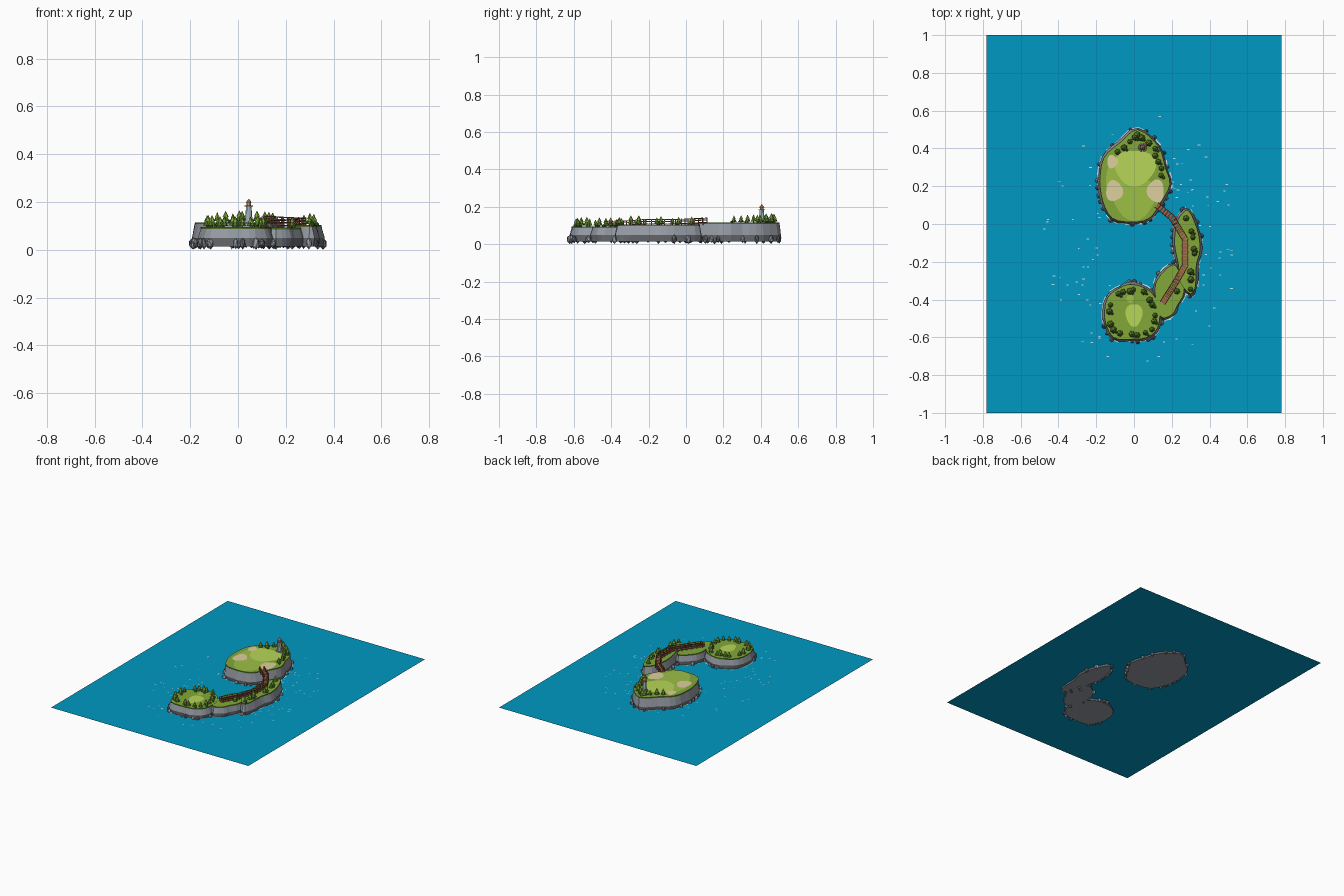
import bpy, bmesh, math, random
from mathutils import Vector, Matrix

random.seed(7)
if "Cube" in bpy.data.objects:
    bpy.data.objects.remove(bpy.data.objects["Cube"])

SEA = 0.026


def material(name, rgb):
    m = bpy.data.materials.new(name)
    m.use_nodes = True
    lin = [(c / 255 / 12.92 if c < 11 else ((c / 255 + 0.055) / 1.055) ** 2.4) for c in rgb]
    m.diffuse_color = (*lin, 1)
    bsdf = next(n for n in m.node_tree.nodes if n.type == 'BSDF_PRINCIPLED')
    bsdf.inputs["Base Color"].default_value = (*lin, 1)
    return m


PALETTE = [material(*entry) for entry in (
    ("water", (0, 153, 196)), ("rock", (150, 155, 164)), ("dark_rock", (108, 109, 115)),
    ("grass", (130, 168, 56)), ("meadow", (156, 192, 70)), ("pale_meadow", (184, 214, 88)),
    ("sand", (222, 208, 158)), ("pine", (76, 116, 44)), ("wood", (156, 98, 70)),
    ("pale_foam", (208, 234, 240)))]
WATER, ROCK, DARK, GRASS, MEADOW, PALE, SAND, PINE, WOOD, FOAM = range(len(PALETTE))


def finish(name, bm):
    """Turn a bmesh into an object that keeps only the materials it uses."""
    used = sorted({f.material_index for f in bm.faces})
    mesh = bpy.data.meshes.new(name)
    for i in used:
        mesh.materials.append(PALETTE[i])
    for f in bm.faces:
        f.material_index = used.index(f.material_index)
    bm.to_mesh(mesh)
    bm.free()
    ob = bpy.data.objects.new(name, mesh)
    bpy.context.collection.objects.link(ob)
    return ob


def paint(verts, mat):
    for f in {f for v in verts for f in v.link_faces}:
        f.material_index = mat


def cone(bm, x, y, z0, z1, r0, r1, mat, sides=6):
    m = Matrix.Translation((x, y, (z0 + z1) / 2)) @ Matrix.Rotation(random.random(), 4, 'Z')
    paint(bmesh.ops.create_cone(bm, cap_ends=True, segments=sides, radius1=r0, radius2=r1,
                                depth=z1 - z0, matrix=m)["verts"], mat)


def beam(bm, a, b, width, height, mat):
    d = b - a
    m = Matrix.Translation((a + b) / 2) @ d.to_track_quat('X', 'Z').to_matrix().to_4x4()
    m = m @ Matrix.Diagonal((d.length, width, height, 1))
    paint(bmesh.ops.create_cube(bm, size=1, matrix=m)["verts"], mat)


def boulder(bm, x, y, z, r, tall, mat):
    m = Matrix.Translation((x, y, z)) @ Matrix.Rotation(random.random() * 6, 4, 'Z')
    m = m @ Matrix.Diagonal((r, r * random.uniform(0.7, 1), tall, 1))
    paint(bmesh.ops.create_icosphere(bm, subdivisions=1, radius=1, matrix=m)["verts"], mat)


def spline(points, sub=3):
    """Closed smooth outline through the control points."""
    p = [Vector(q) for q in points]
    n, out = len(p), []
    for i in range(n):
        a, b, c, d = p[i - 1], p[i], p[(i + 1) % n], p[(i + 2) % n]
        for k in range(sub):
            t = k / sub
            out.append((b * 2 + (c - a) * t + (a * 2 - b * 5 + c * 4 - d) * t * t
                        + (b * 3 - a - c * 3 + d) * t ** 3) / 2)
    return out


def grow(line, dist, jitter=0.0):
    """Move a clockwise outline outward."""
    out = []
    for i, p in enumerate(line):
        t = (line[(i + 1) % len(line)] - line[i - 1]).normalized()
        out.append(p + Vector((-t.y, t.x)) * (dist + random.uniform(-jitter, jitter)))
    return out


def island(name, line, top):
    bm = bmesh.new()
    # offset, height, jitter and colour of the band below each ring
    profile = [(0.006, 0.014, 0.002, ROCK), (0.010, 0.05, 0.004, DARK),
               (0.0, top - 0.008, 0.002, ROCK), (0.0, top, 0, PINE)]
    rings = [[bm.verts.new((*p, z)) for p in grow(line, off, jit)] for off, z, jit, _ in profile]
    n = len(line)
    for k in range(1, len(rings)):
        for i in range(n):
            j = (i + 1) % n
            f = bm.faces.new((rings[k - 1][i], rings[k - 1][j], rings[k][j], rings[k][i]))
            f.material_index = profile[k][3]
    bm.faces.new(rings[0]).material_index = ROCK
    bm.faces.new(rings[-1]).material_index = GRASS
    bmesh.ops.recalc_face_normals(bm, faces=bm.faces)
    finish(name, bm)


def shore(name, line, count):
    """Boulders along the waterline and a broken ring of foam."""
    bm = bmesh.new()
    edge = grow(line, 0.012)
    for _ in range(count):
        p = random.choice(edge)
        r = random.uniform(0.011, 0.018)
        boulder(bm, p.x, p.y, 0.026, r, random.uniform(0.018, 0.026), random.choice((ROCK, DARK)))
    finish(name + "_boulders", bm)
    bm = bmesh.new()
    inner, outer = grow(line, 0.009), grow(line, 0.016, 0.002)
    for i in range(len(line)):
        if random.random() < 0.6:
            j = (i + 1) % len(line)
            bm.faces.new([bm.verts.new((*p, SEA + 0.001)) for p in (inner[j], inner[i], outer[i], outer[j])])
    paint(bm.verts, FOAM)
    finish(name + "_foam", bm)


def patch(name, x, y, rx, ry, z, mat, wobble=0.08):
    bm = bmesh.new()
    ring = []
    for i in range(24):
        a = math.tau * i / 24
        w = 1 + wobble * math.sin(3 * a + x * 40)
        ring.append(bm.verts.new((x + rx * w * math.cos(a), y + ry * w * math.sin(a), z)))
    bm.faces.new(ring).material_index = mat
    finish(name, bm)


def grove(name, line, top, start, end, count, inset=0.026):
    """Conifers and bushes along a stretch of the rim."""
    bm = bmesh.new()
    n = len(line)
    for k in range(count):
        t = start + (end - start) * (k + random.uniform(0.2, 0.8)) / count
        p = grow(line, -inset - random.uniform(-0.006, 0.012))[int(t * n) % n]
        h = random.uniform(0.036, 0.054)
        r = h * 0.38
        cone(bm, p.x, p.y, top - 0.002, top + h * 0.2, r * 0.25, r * 0.2, WOOD, 5)
        cone(bm, p.x, p.y, top + h * 0.12, top + h * 0.62, r, r * 0.25, PINE)
        cone(bm, p.x, p.y, top + h * 0.48, top + h, r * 0.7, 0, GRASS)
        if k % 2:
            boulder(bm, p.x + 0.014, p.y - 0.012, top + 0.003, 0.009, 0.009, PINE)
    finish(name, bm)


# Sea
sea = bmesh.new()
bmesh.ops.create_grid(sea, x_segments=1, y_segments=1, size=1,
                      matrix=Matrix.Translation((0, 0, SEA)) @ Matrix.Diagonal((0.782, 1, 1, 1)))
finish("sea", sea)

# Foam flecks
flecks = bmesh.new()
for _ in range(130):
    a, r = random.uniform(0, math.tau), random.uniform(0.45, 1)
    m = Matrix.Translation((0.04 + 0.52 * r * math.cos(a), -0.08 + 0.68 * r * math.sin(a), SEA + 0.001))
    m = m @ Matrix.Diagonal((random.uniform(0.004, 0.008), 0.0025, 1, 1))
    bmesh.ops.create_grid(flecks, x_segments=1, y_segments=1, size=1, matrix=m)
paint(flecks.verts, FOAM)
finish("foam_flecks", flecks)

# Islands: clockwise outline, top height, boulder count, grove start, end and count
ISLANDS = {
    "north_island": ([(.02, .50), (.13, .41), (.165, .30), (.19, .21), (.14, .11), (.08, .03), (-.01, .01),
                      (-.115, .03), (-.165, .12), (-.18, .23), (-.16, .35), (-.075, .43)], .115, 24, -.14, .22, 14),
    "south_island": ([(0, -.32), (.09, -.36), (.135, -.45), (.125, -.55), (.07, -.6), (-.01, -.61),
                      (-.11, -.6), (-.155, -.5), (-.14, -.39), (-.07, -.335)], .095, 19, 0, 1, 18),
    "middle_island": ([(.11, -.35), (.14, -.27), (.21, -.215), (.245, -.27), (.265, -.36),
                       (.23, -.43), (.2, -.48), (.14, -.49)], .094, 6, .5, .65, 1),
    "east_island": ([(.29, .07), (.335, -.03), (.35, -.135), (.33, -.215), (.325, -.33), (.3, -.37),
                     (.245, -.31), (.235, -.215), (.215, -.11), (.225, 0), (.255, .055)], .104, 14, .03, .42, 8),
}
for name, (points, top, stones, start, end, trees) in ISLANDS.items():
    outline = spline(points)
    island(name, outline, top)
    shore(name, outline, stones)
    grove(name + "_trees", outline, top, start, end, trees)

# Ground patches
for args in (("lower_meadow", 0, .14, .115, .115, .1155, MEADOW), ("west_meadow", -.09, .25, .06, .1, .1157, MEADOW),
             ("upper_meadow", .005, .3, .11, .095, .1162, PALE),
             ("west_sand", -.115, .33, .028, .035, .1168, SAND), ("south_west_sand", -.105, .175, .045, .055, .1166, SAND),
             ("south_east_sand", .115, .175, .045, .06, .1166, SAND),
             ("south_lawn", 0, -.48, .045, .06, .0964, PALE), ("small_lawn", -.02, -.395, .02, .022, .0964, MEADOW)):
    patch(*args)

# Footbridge: planks, posts and rails along a bent path
bridge = bmesh.new()
path = [Vector(p) for p in ((.12, .1, .117), (.2, .035, .112), (.27, -.08, .109),
                            (.27, -.22, .109), (.22, -.31, .102), (.15, -.42, .099))]
UP = Vector((0, 0, 1))
for a, b in zip(path, path[1:]):
    along = (b - a).normalized()
    side = along.cross(UP).normalized() * 0.015
    steps = round((b - a).length / 0.018)
    for i in range(steps):
        c = a.lerp(b, (i + 0.5) / steps)
        beam(bridge, c - side * 1.15, c + side * 1.15, 0.015, 0.004, WOOD)
    for s in (side, -side):
        for lift in (0.013, 0.023):
            beam(bridge, a + s + UP * lift, b + s + UP * lift, 0.004, 0.004, WOOD)
        for i in range(0, steps + 1, 2):
            c = a.lerp(b, i / steps) + s
            beam(bridge, c - UP * 0.012, c + UP * 0.026, 0.005, 0.005, WOOD)
finish("footbridge", bridge)

# Lighthouse: footing, tower, gallery, lantern and roof
tower = bmesh.new()
for z0, z1, r0, r1, mat in ((.112, .122, .024, .021, ROCK), (.122, .182, .016, .0115, FOAM),
                            (.182, .186, .017, .017, WOOD), (.186, .197, .009, .009, SAND),
                            (.197, .213, .014, .001, WOOD)):
    cone(tower, .045, .405, z0, z1, r0, r1, mat, 10)
finish("lighthouse", tower)
